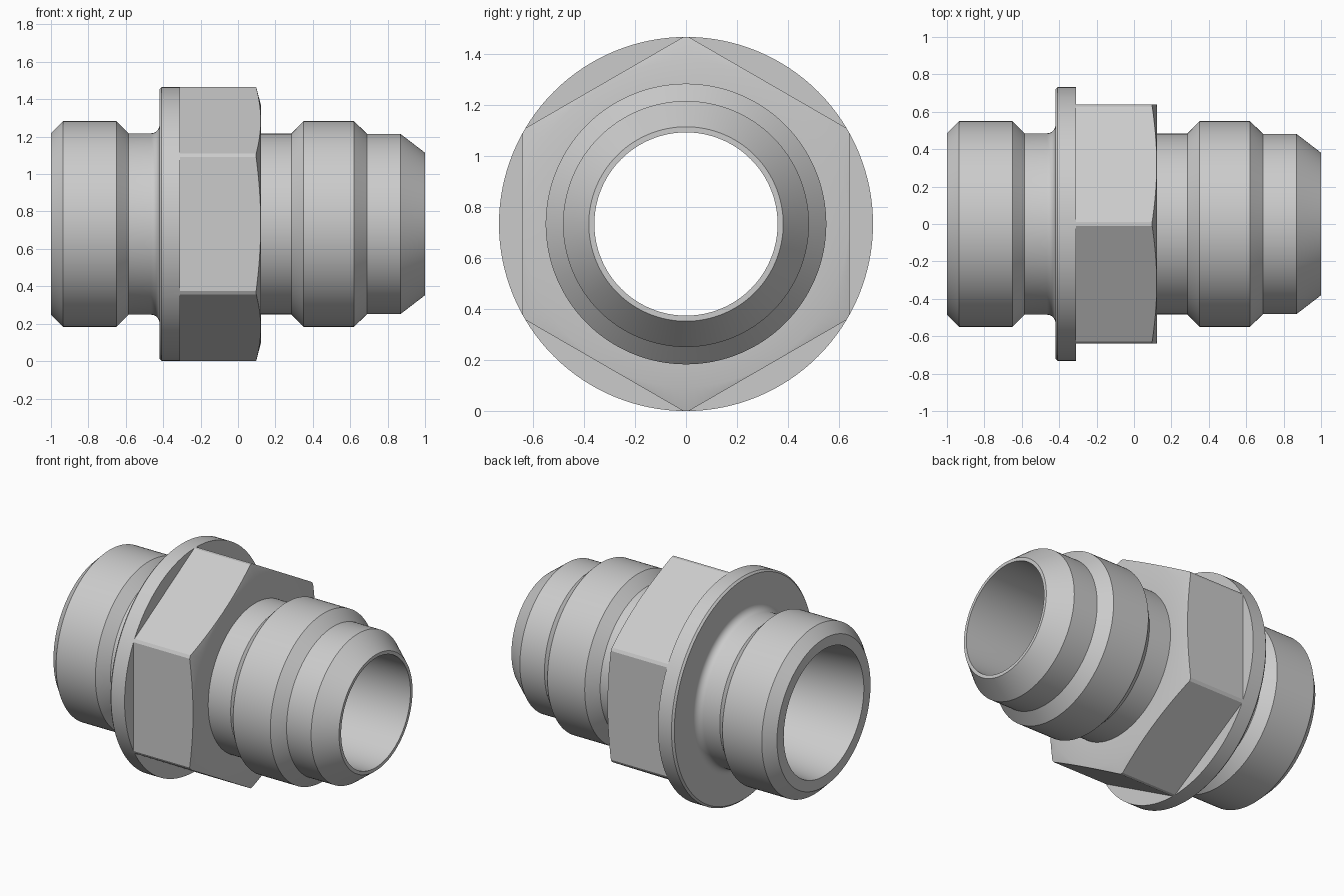
import bpy, math

if "Cube" in bpy.data.objects:
    bpy.data.objects.remove(bpy.data.objects["Cube"])

R = 0.733   # flange radius, also the height of the axis
SEG = 128


def ring_mesh(name, rings):
    """Join closed loops of points (equal length) into a closed torus-like solid."""
    n, m = len(rings[0]), len(rings)
    verts = [p for ring in rings for p in ring]
    faces = [(i * n + j, i * n + (j + 1) % n,
              (i + 1) % m * n + (j + 1) % n, (i + 1) % m * n + j)
             for i in range(m) for j in range(n)]
    me = bpy.data.meshes.new(name)
    me.from_pydata(verts, [], faces)
    ob = bpy.data.objects.new(name, me)
    bpy.context.collection.objects.link(ob)
    bpy.context.view_layer.objects.active = ob
    ob.select_set(True)
    bpy.ops.object.mode_set(mode='EDIT')
    bpy.ops.mesh.select_all(action='SELECT')
    bpy.ops.mesh.normals_make_consistent(inside=False)
    bpy.ops.object.mode_set(mode='OBJECT')
    ob.select_set(False)
    return ob


def loop(x, r, n):
    """Regular polygon around the x axis with a corner pointing up."""
    return [(x, r * math.sin(2 * math.pi * k / n), R + r * math.cos(2 * math.pi * k / n))
            for k in range(n)]


# Lathe profile (x, radius): left thread, fillet, flange and hex blank, right thread, nose, bore
fillet = [(-0.465 + 0.045 * math.sin(a), 0.53 - 0.045 * math.cos(a))
          for a in (math.pi / 2 * i / 8 for i in range(9))]
profile = [(-1, 0.485), (-0.935, 0.55), (-0.65, 0.55), (-0.585, 0.485)] + fillet + [
    (-0.42, 0.721), (-0.408, R), (-0.31, R), (0.097, R), (0.122, 0.638),
    (0.122, 0.483), (0.285, 0.483), (0.35, 0.55), (0.62, 0.55), (0.69, 0.482),
    (0.868, 0.482), (1, 0.381), (1, 0.359), (-0.45, 0.359), (-1, 0.415)]
fitting = ring_mesh("pipe_fitting", [loop(x, r, SEG) for x, r in profile])

# Hexagonal wrench flats: cut away everything outside the hexagon
hex_r = 0.64 / math.cos(math.pi / 6)
cutter = ring_mesh("hex_cutter", [loop(x, r, 6) for x, r in
                                  [(-0.31, hex_r), (-0.31, 1.2), (0.2, 1.2), (0.2, hex_r)]])
cutter.hide_render = True
cut = fitting.modifiers.new("wrench_flats", 'BOOLEAN')
cut.operation = 'DIFFERENCE'
cut.solver = 'EXACT'
cut.object = cutter
bpy.context.view_layer.objects.active = fitting
fitting.select_set(True)
bpy.ops.object.modifier_apply(modifier=cut.name)
bpy.data.objects.remove(cutter)

# Smooth turned surfaces, crisp machined edges
bpy.ops.object.shade_smooth_by_angle(angle=math.radians(20))
